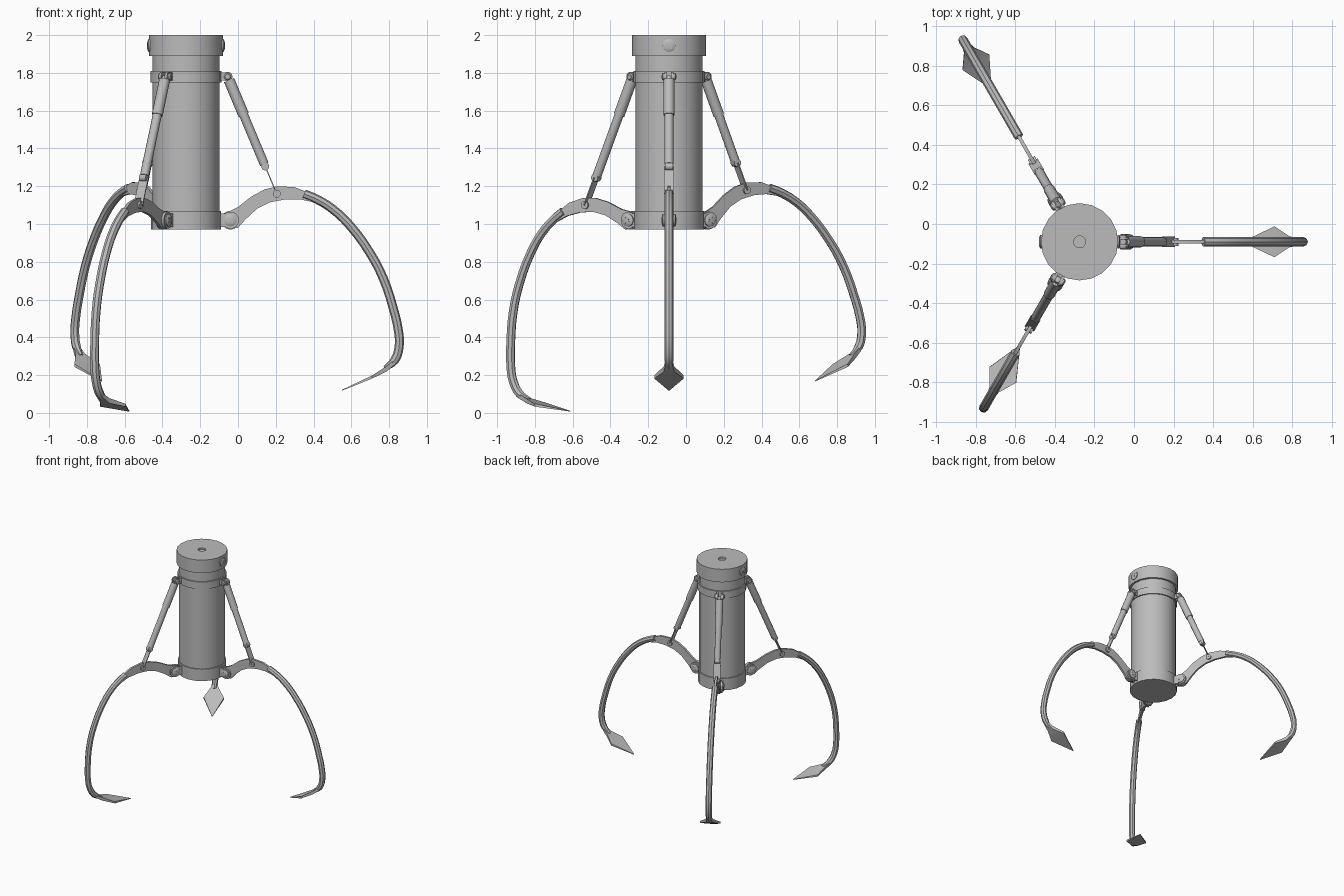
import bpy, bmesh, math
from mathutils import Matrix, Vector

if "Cube" in bpy.data.objects:
    bpy.data.objects.remove(bpy.data.objects["Cube"], do_unlink=True)

# Single grey metal
metal = bpy.data.materials.new("grey_metal")
metal.use_nodes = True
GREY = (0.5, 0.5, 0.5, 1)
metal.diffuse_color = GREY
metal.node_tree.nodes["Principled BSDF"].inputs["Base Color"].default_value = GREY

AXIS = Vector((-0.275, -0.09, 0))
HINGE = Vector((-0.04, 0, 1.02))
ROD_TOP = Vector((-0.055, 0, 1.78))
LUG = Vector((0.205, 0, 1.16))
parts = []


def finish(name, bm, matrix=Matrix()):
    bmesh.ops.remove_doubles(bm, verts=bm.verts, dist=1e-5)
    bmesh.ops.transform(bm, matrix=matrix, verts=bm.verts)
    bmesh.ops.recalc_face_normals(bm, faces=bm.faces)
    mesh = bpy.data.meshes.new(name)
    bm.to_mesh(mesh)
    bm.free()
    mesh.materials.append(metal)
    obj = bpy.data.objects.new(name, mesh)
    bpy.context.collection.objects.link(obj)
    parts.append(obj)


def add_rod(bm, a, b, r1, r2=None, sides=12):
    d = b - a
    m = Matrix.Translation((a + b) / 2) @ d.to_track_quat("Z", "Y").to_matrix().to_4x4()
    bmesh.ops.create_cone(bm, cap_ends=True, segments=sides, radius1=r1,
                          radius2=r1 if r2 is None else r2, depth=d.length, matrix=m)


def add_box(bm, centre, size, rot=Matrix()):
    m = Matrix.Translation(centre) @ rot @ Matrix.Diagonal((*size, 1))
    bmesh.ops.create_cube(bm, size=1, matrix=m)


def add_plate(bm, outline, thickness, y=0):
    verts = [bm.verts.new((x, y - thickness / 2, z)) for x, z in outline]
    face = bm.faces.new(verts)
    ext = bmesh.ops.extrude_face_region(bm, geom=[face], use_keep_orig=True)
    moved = [v for v in ext["geom"] if isinstance(v, bmesh.types.BMVert)]
    bmesh.ops.translate(bm, vec=(0, thickness, 0), verts=moved)


def add_screw(bm, pos, out, r):
    # Domed head with a cross drive
    add_rod(bm, pos, pos + out * 0.007, r, r)
    add_rod(bm, pos + out * 0.007, pos + out * 0.013, r, r * 0.7)
    q = out.to_track_quat("Z", "Y").to_matrix().to_4x4()
    for turn in (45, 135):
        rot = q @ Matrix.Rotation(math.radians(turn), 4, "Z")
        add_box(bm, pos + out * 0.013, (r * 1.2, r * 0.25, 0.003), rot)


def lathe(name, profile):
    bm = bmesh.new()
    vs = [bm.verts.new((r, 0, z)) for r, z in profile]
    edges = [bm.edges.new(p) for p in zip(vs, vs[1:])]
    bmesh.ops.spin(bm, geom=vs + edges, axis=(0, 0, 1), cent=(0, 0, 0),
                   angle=math.tau, steps=20)
    finish(name, bm, Matrix.Translation(AXIS))


# Housing: main barrel, base band, upper band and cap
lathe("barrel", [(0, 0.98), (0.178, 0.98), (0.178, 1.9), (0, 1.9)])
lathe("base_band", [(0, 0.97), (0.186, 0.97), (0.186, 1.07), (0.17, 1.07)])
lathe("upper_band", [(0.17, 1.75), (0.188, 1.75), (0.188, 1.81), (0.17, 1.81)])
lathe("cap", [(0.17, 1.89), (0.195, 1.89), (0.195, 2), (0.03, 2), (0.03, 1.985), (0, 1.985)])
for side, s in (("left", 1), ("right", -1)):
    bm = bmesh.new()
    add_screw(bm, AXIS + Vector((s * 0.191, 0, 1.945)), Vector((s, 0, 0)), 0.035)
    finish(side + "_cap_screw", bm)


def bracket(name, pivot, r, base):
    # Two ears with a screw through them
    bm = bmesh.new()
    for s in (1, -1):
        out = Vector((0, s, 0))
        add_rod(bm, pivot + out * 0.011, pivot + out * 0.025, r, sides=16)
        x0 = -0.275 + 0.17
        add_box(bm, ((x0 + pivot.x) / 2, s * 0.018, pivot.z),
                (pivot.x - x0, 0.014, r * 1.6))
        add_screw(bm, pivot + out * 0.025, out, r * 0.75)
    finish(name, bm, base)


def make_arm(label, azimuth, swing):
    base = (Matrix.Translation(AXIS) @ Matrix.Rotation(math.radians(azimuth), 4, "Z")
            @ Matrix.Translation((0.275, 0, 0)))
    hinge = (Matrix.Translation(HINGE) @ Matrix.Rotation(math.radians(-swing), 4, "Y")
             @ Matrix.Translation(-HINGE))
    arm = base @ hinge

    bracket(label + "_hinge_bracket", HINGE, 0.045, base)
    bracket(label + "_rod_bracket", ROD_TOP, 0.026, base)

    # Flat curved shoulder plate
    bm = bmesh.new()
    add_plate(bm, [(-0.06, 1.06), (0, 1.09), (0.07, 1.145), (0.14, 1.183), (0.21, 1.2),
                   (0.3, 1.195), (0.4, 1.155), (0.4, 1.115), (0.33, 1.13), (0.25, 1.13),
                   (0.17, 1.115), (0.1, 1.08), (0.04, 1.025), (0, 0.98), (-0.05, 0.975)], 0.018)
    add_rod(bm, HINGE - Vector((0, 0.009, 0)), HINGE + Vector((0, 0.009, 0)), 0.05, sides=16)
    finish(label + "_shoulder_plate", bm, arm)

    # Round bent finger
    path = [(0.35, 1.16), (0.42, 1.13), (0.5, 1.08), (0.59, 0.995), (0.7, 0.845), (0.77, 0.71),
            (0.82, 0.56), (0.85, 0.43), (0.853, 0.35), (0.83, 0.28), (0.78, 0.235)]
    data = bpy.data.curves.new("finger_path", "CURVE")
    data.dimensions = "3D"
    data.bevel_depth = 0.024
    data.bevel_resolution = 2
    data.use_fill_caps = True
    data.resolution_u = 3
    spline = data.splines.new("BEZIER")
    spline.bezier_points.add(len(path) - 1)
    for p, (x, z) in zip(spline.bezier_points, path):
        p.co = (x, 0, z)
        p.handle_left_type = p.handle_right_type = "AUTO"
    spline.bezier_points[-1].radius = 0.6
    temp = bpy.data.objects.new("finger_path", data)
    bpy.context.collection.objects.link(temp)
    mesh = temp.evaluated_get(bpy.context.evaluated_depsgraph_get()).to_mesh()
    bm = bmesh.new()
    bm.from_mesh(mesh)
    bpy.data.objects.remove(temp, do_unlink=True)
    bpy.data.curves.remove(data)
    finish(label + "_finger", bm, arm)

    # Diamond claw blade, lofted from x, z, half width, half thickness
    bm = bmesh.new()
    rings = []
    for x, z, w, t in [(0.83, 0.27, 0.018, 0.014), (0.785, 0.232, 0.028, 0.014),
                       (0.71, 0.19, 0.078, 0.008), (0.55, 0.12, 0.002, 0.002)]:
        rings.append([bm.verts.new((x, sy * w, z + sz * t))
                      for sy, sz in ((1, 1), (-1, 1), (-1, -1), (1, -1))])
    for a, b in zip(rings, rings[1:]):
        for i in range(4):
            j = (i + 1) % 4
            bm.faces.new((a[i], a[j], b[j], b[i]))
    bm.faces.new(rings[0])
    bm.faces.new(rings[-1])
    finish(label + "_claw_blade", bm, arm)

    # Telescopic rod with sleeve, piston and fork
    lug = hinge @ LUG
    d = (lug - ROD_TOP).normalized()
    joint = lug - d * 0.157
    collar = ROD_TOP + d * 0.22
    bm = bmesh.new()
    add_rod(bm, ROD_TOP, ROD_TOP + d * 0.03, 0.016)
    add_rod(bm, ROD_TOP + d * 0.02, collar, 0.029)
    finish(label + "_rod_sleeve", bm, base)
    bm = bmesh.new()
    add_rod(bm, collar, joint - d * 0.012, 0.024)
    side = Vector((0, 1, 0))
    add_rod(bm, joint - side * 0.02, joint + side * 0.02, 0.021)
    finish(label + "_rod_piston", bm, base)
    bm = bmesh.new()
    tilt = d.to_track_quat("Z", "Y").to_matrix().to_4x4()
    for s in (1, -1):
        add_box(bm, (joint + lug) / 2 + side * s * 0.012, (0.03, 0.006, 0.157), tilt)
    add_rod(bm, lug - side * 0.02, lug + side * 0.02, 0.021)
    finish(label + "_rod_fork", bm, base)


make_arm("left", 0, 0)
make_arm("back_right", 120, 4.5)
make_arm("front_right", 240, -13.2)

# Smooth round surfaces, keep hard edges
bpy.ops.object.select_all(action="DESELECT")
for obj in parts:
    obj.select_set(True)
bpy.context.view_layer.objects.active = parts[0]
bpy.ops.object.shade_smooth_by_angle(angle=math.radians(32))
